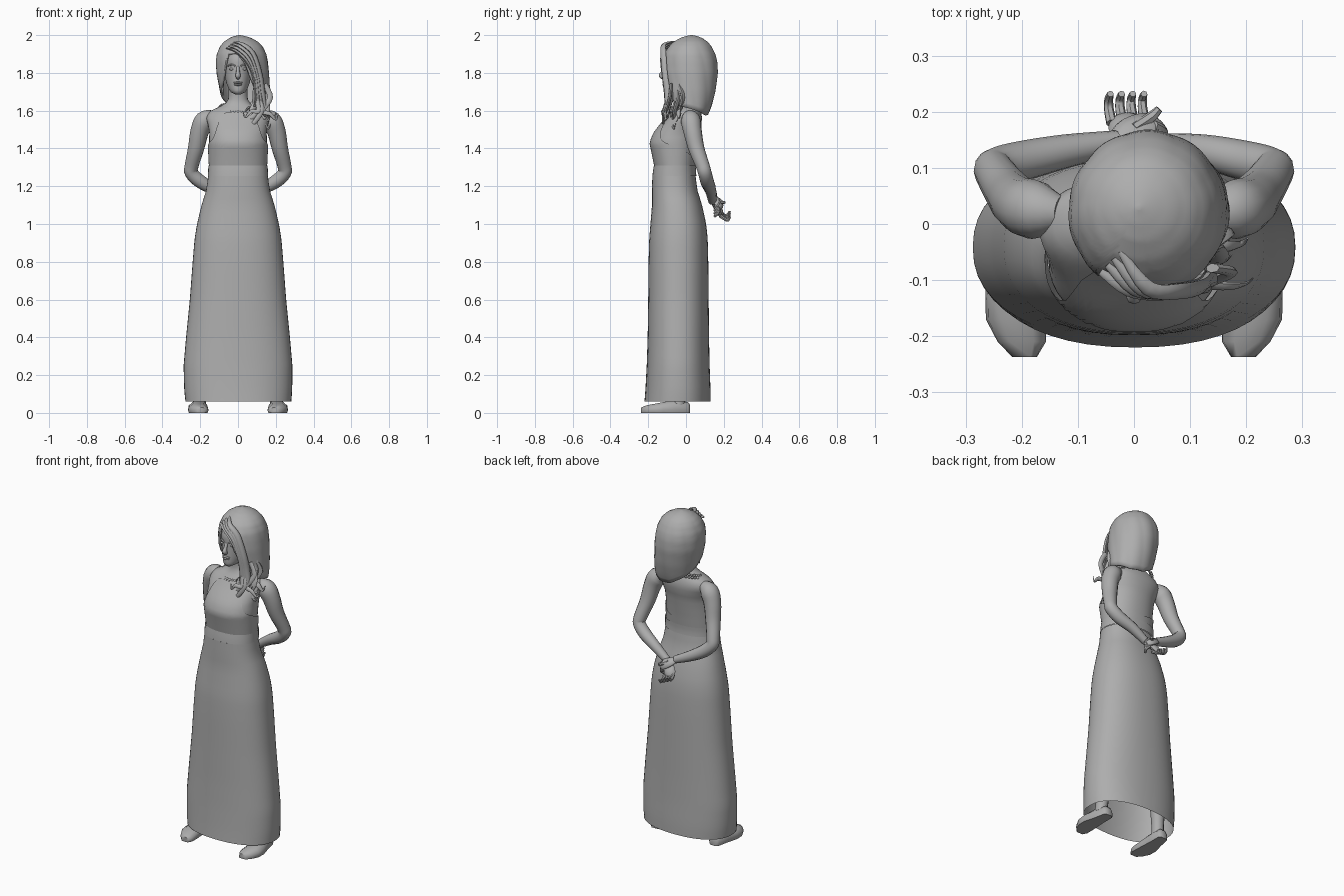
import bpy, bmesh, math, random
from mathutils import Vector

random.seed(4)
grey = bpy.data.materials.new("plain_grey")
grey.diffuse_color = (0.42, 0.42, 0.42, 1)


def finish(name, bm, angle=50):
    bmesh.ops.recalc_face_normals(bm, faces=bm.faces)
    me = bpy.data.meshes.new(name)
    bm.to_mesh(me)
    bm.free()
    me.materials.append(grey)
    me.shade_smooth()
    me.set_sharp_from_angle(angle=math.radians(angle))
    ob = bpy.data.objects.new(name, me)
    bpy.context.collection.objects.link(ob)
    return ob


def lookup(table, key):
    """Linear interpolation in rows of (key, value, ...) sorted by key."""
    if key <= table[0][0]:
        return table[0][1:]
    for a, b in zip(table, table[1:]):
        if key <= b[0]:
            f = (key - a[0]) / (b[0] - a[0])
            return [p + (q - p) * f for p, q in zip(a[1:], b[1:])]
    return table[-1][1:]


def grid(bm, rows, caps=(False, False)):
    vs = [[bm.verts.new(p) for p in r] for r in rows]
    n = len(vs[0])
    for a, b in zip(vs, vs[1:]):
        for i in range(n):
            bm.faces.new((a[i], a[(i + 1) % n], b[(i + 1) % n], b[i]))
    for cap, ring in zip(caps, (vs[0], vs[-1])):
        if cap:
            bm.faces.new(ring)


def shell(name, sections, lo, hi, seg=40, rows=16, power=2.0, ease=1.0, caps=(False, False), ripple=None):
    """Sections: (z, x_min, x_max, y_front, y_back). lo / hi: edge height by azimuth in degrees."""
    out = []
    for j in range(rows + 1):
        ring = []
        for i in range(seg):
            d = 360 * i / seg
            a = math.radians(d)
            z0, z1 = lookup(lo, d)[0], lookup(hi, d)[0]
            z = z1 - (z1 - z0) * (1 - j / rows) ** ease
            x0, x1, y0, y1 = lookup(sections, z)
            c, s = math.cos(a), math.sin(a)
            k = 1 + (ripple(a, z) if ripple else 0)
            x = (x0 + x1) / 2 + k * (x1 - x0) / 2 * math.copysign(abs(c) ** (2 / power), c)
            y = (y0 + y1) / 2 + k * (y1 - y0) / 2 * math.copysign(abs(s) ** (2 / power), s)
            ring.append((x, y, z))
        out.append(ring)
    bm = bmesh.new()
    grid(bm, out, caps)
    return finish(name, bm)


def flat(z):
    return [(0, z)]


def tube(bm, pts, seg=10, steps=4, squash=1.0):
    """Smooth tapered limb through (x, y, z, radius) points."""
    p = [Vector(q) for q in pts]
    path = []
    for i in range(len(p) - 1):
        a, b, c, d = p[max(i - 1, 0)], p[i], p[i + 1], p[min(i + 2, len(p) - 1)]
        for k in range(steps):
            t = k / steps
            path.append(0.5 * (2 * b + (c - a) * t + (2 * a - 5 * b + 4 * c - d) * t * t
                               + (3 * b - a - 3 * c + d) * t ** 3))
    path.append(p[-1])
    rows, side = [], None
    for i, q in enumerate(path):
        tan = (path[min(i + 1, len(path) - 1)].xyz - path[max(i - 1, 0)].xyz).normalized()
        side = side or (Vector((1, 0, 0)) if abs(tan.x) < 0.8 else Vector((0, 1, 0)))
        side = (side - tan * side.dot(tan)).normalized()
        up = tan.cross(side)
        rows.append([q.xyz + q.w * (side * math.cos(w) + up * squash * math.sin(w))
                     for w in (2 * math.pi * k / seg for k in range(seg))])
    grid(bm, rows, (True, True))


def ball(bm, loc, size, seg=12):
    new = bmesh.ops.create_uvsphere(bm, u_segments=seg, v_segments=seg // 2 + 2, radius=1)["verts"]
    for v in new:
        v.co = Vector(loc) + Vector(c * s for c, s in zip(v.co, size))


# Long skirt, open at the hem
skirt = [(0.06, -.278, .282, -.22, .13), (0.12, -.285, .287, -.215, .13), (0.25, -.288, .288, -.208, .125),
         (0.4, -.275, .275, -.203, .122), (0.6, -.255, .255, -.2, .12), (0.8, -.24, .24, -.198, .118),
         (0.92, -.23, .23, -.195, .115), (1.0, -.217, .217, -.188, .107), (1.1, -.193, .193, -.18, .085),
         (1.18, -.168, .168, -.18, .06), (1.26, -.157, .157, -.178, .05)]
shell("skirt", skirt, flat(.06), flat(1.255), seg=48, rows=30, power=2.25)

# Waistband and halter bodice with a low back
band = [(1.25, -.16, .16, -.178, .055), (1.28, -.158, .158, -.175, .053), (1.31, -.157, .157, -.17, .055)]
shell("waistband", band, flat(1.255), flat(1.31), rows=3, power=2.3)
torso = [(1.2, -.15, .15, -.165, .045), (1.3, -.147, .147, -.16, .045), (1.36, -.15, .15, -.172, .052),
         (1.43, -.153, .153, -.187, .062), (1.48, -.152, .152, -.168, .07), (1.52, -.158, .158, -.138, .08),
         (1.56, -.168, .168, -.105, .085), (1.595, -.155, .155, -.08, .08), (1.615, -.11, .11, -.062, .072),
         (1.635, -.068, .068, -.05, .062), (1.66, -.052, .052, -.045, .052), (1.76, -.047, .047, -.05, .052)]
bodice = [(r[0], r[1] - .007, r[2] + .007, r[3] - .007, r[4] + .005) for r in torso]
neckline = [(0, 1.41), (40, 1.37), (90, 1.34), (140, 1.37), (180, 1.41), (215, 1.45), (233, 1.53), (248, 1.595),
            (270, 1.59), (292, 1.595), (307, 1.53), (325, 1.45), (360, 1.41)]
shell("torso_and_neck", torso, flat(1.2), flat(1.76), rows=28, power=2.2)
shell("bodice", bodice, flat(1.3), neckline, rows=14, seg=60, power=2.2)

# Arms folded behind the back, with clasped hands
bm = bmesh.new()
for s, wx, wy, wz in ((-1, -.03, .145, 1.14), (1, .03, .14, 1.12)):
    tube(bm, [(s * .13, .02, 1.575, .03), (s * .175, .025, 1.55, .052), (s * .203, .035, 1.49, .049),
              (s * .222, .055, 1.4, .043), (s * .245, .088, 1.31, .037), (s * .246, .1, 1.27, .036),
              (s * .2, .112, 1.225, .036), (s * .12, .13, 1.18, .03), (wx, wy, wz, .022)], seg=14)
finish("arms", bm)
bm = bmesh.new()
tube(bm, [(.03, .14, 1.12, .021), (.01, .157, 1.1, .03), (-.012, .175, 1.07, .034), (-.02, .185, 1.05, .026)], squash=.55)
tube(bm, [(-.03, .145, 1.14, .021), (-.005, .165, 1.125, .03), (.03, .172, 1.105, .032), (.05, .165, 1.09, .02)], squash=.55)
for i in range(4):
    x = -.045 + .02 * i
    tube(bm, [(x + .005, .18, 1.062 - .006 * i, .01), (x, .205, 1.045 - .006 * i, .009),
              (x, .222, 1.05 - .01 * i, .008), (x + .003, .232, 1.068 - .01 * i, .006)], seg=7, steps=3)
    tube(bm, [(.035, .175, 1.12 - .015 * i, .01), (.052, .165, 1.1 - .015 * i, .009),
              (.045, .15, 1.085 - .015 * i, .007)], seg=7, steps=3)
tube(bm, [(.0, .17, 1.13, .011), (.03, .19, 1.115, .01), (.045, .205, 1.115, .007)], seg=7)
finish("hands", bm)

# Legs and shoes
bm = bmesh.new()
for s in (-1, 1):
    tube(bm, [(s * .205, -.04, .04, .036), (s * .2, -.035, .12, .036), (s * .185, -.02, .3, .052),
              (s * .16, -.04, .5, .055), (s * .12, -.04, .85, .075)], seg=12)
finish("legs", bm)
bm = bmesh.new()
for s in (-1, 1):
    # rows: y, centre x, half width, height
    rows = []
    for y, x, w, h in ((.022, .197, .022, .045), (.01, .198, .034, .06), (-.06, .205, .042, .07),
                       (-.12, .212, .053, .06), (-.17, .21, .054, .05), (-.21, .2, .043, .042), (-.237, .195, .022, .03)):
        rows.append([(s * (x + w * u), y, h * v) for u, v in
                     ((-.9, 0), (.9, 0), (1, .25), (.92, .65), (.5, .95), (-.5, .95), (-.92, .65), (-1, .25))])
    grid(bm, rows, (True, True))
finish("shoes", bm, 60)

# Head and face
head = [(1.685, -.012, .012, -.1, -.07), (1.69, -.03, .03, -.112, -.03), (1.71, -.047, .047, -.117, .02),
        (1.74, -.06, .06, -.117, .06), (1.78, -.069, .069, -.116, .085), (1.82, -.074, .074, -.115, .1),
        (1.87, -.075, .075, -.115, .1), (1.91, -.07, .07, -.1, .09), (1.95, -.045, .045, -.06, .06)]
shell("head", head, flat(1.685), flat(1.95), seg=32, rows=22, caps=(True, True))
bm = bmesh.new()
tube(bm, [(0, -.108, 1.835, .008), (0, -.122, 1.805, .01), (0, -.13, 1.785, .014), (0, -.112, 1.773, .01)], seg=8)
ball(bm, (0, -.114, 1.748), (.025, .011, .006))
ball(bm, (0, -.114, 1.737), (.02, .011, .006))
for s in (-1, 1):
    ball(bm, (s * .032, -.101, 1.82), (.015, .008, .007))
    tube(bm, [(s * .015, -.114, 1.836, .005), (s * .035, -.106, 1.843, .006), (s * .056, -.085, 1.836, .003)], seg=6)
    ball(bm, (s * .076, -.01, 1.8), (.01, .02, .032))
ball(bm, (-.08, -.015, 1.72), (.006, .006, .04), 8)
finish("face_details", bm)

# Side-swept hair: ridged cap with an uneven lower edge
cap = [(1.56, -.06, .165, -.07, .11), (1.62, -.075, .17, -.085, .135), (1.7, -.095, .17, -.11, .155),
       (1.8, -.115, .165, -.125, .168), (1.86, -.117, .158, -.122, .165), (1.9, -.112, .15, -.115, .155),
       (1.94, -.095, .13, -.092, .135), (1.965, -.075, .105, -.065, .115), (1.985, -.045, .07, -.03, .085),
       (1.995, -.02, .038, 0, .058), (2.0, .005, .012, .025, .032)]
edge = [(0, 1.61), (60, 1.575), (100, 1.58), (150, 1.64), (185, 1.69), (210, 1.74), (226, 1.8), (236, 1.9),
        (258, 1.905), (276, 1.855), (292, 1.73), (315, 1.63), (360, 1.61)]


def strands(a, z):
    return .018 * (abs(math.sin(5 * a + 7 * z)) - .6) * min(1, (2 - z) * 8)


hair = shell("hair_cap", cap, edge, flat(2.0), seg=90, rows=30, ease=2, caps=(False, True), ripple=strands)
mod = hair.modifiers.new("thickness", "SOLIDIFY")
mod.thickness = .012

# Fringe locks sweeping from the parting over the forehead, and curled ends over the shoulder
bm = bmesh.new()
for i in range(4):
    o = .012 * i
    tube(bm, [(-.06 + o, -.085 + o, 1.93 + o, .006), (-.01 + o, -.115, 1.915 + o, .014),
              (.045 + o, -.12, 1.865 + o, .017), (.082 + o, -.112, 1.79, .017),
              (.095 + o, -.1, 1.7, .018), (.09 + 1.5 * o, -.1, 1.62, .012)], seg=8, squash=.6)
for i in range(16):
    f, g = random.random(), random.random()
    x, y, r = .075 + .1 * f, -.115 + .1 * g, random.uniform(.012, .019)
    end = 1.49 + .1 * random.random()
    turn = random.choice((-1, 1)) * .025
    tube(bm, [(.1 + .05 * f, -.09 + .06 * g, 1.74, r), (x + .015, y + .01, 1.67, r * 1.1),
              (x - turn, y - .01, 1.6, r), (x + turn * .6, y - .015, end + .03, r * .8),
              (x + turn * 1.8, y - .01, end, r * .4), (x + turn * 2.3, y, end + .025, .002)], seg=7, squash=.6)
finish("hair_locks", bm)

# Beaded necklace
bm = bmesh.new()
for i in range(36):
    a = 2 * math.pi * i / 36
    z = 1.618 + .024 * math.sin(a)
    for k in (0, 1):
        ball(bm, (.098 * math.cos(a) * (1 + .1 * k), .002 + .078 * math.sin(a) * (1 + .12 * k), z - .012 * k),
             (.008, .008, .007), 6)
finish("necklace", bm)
